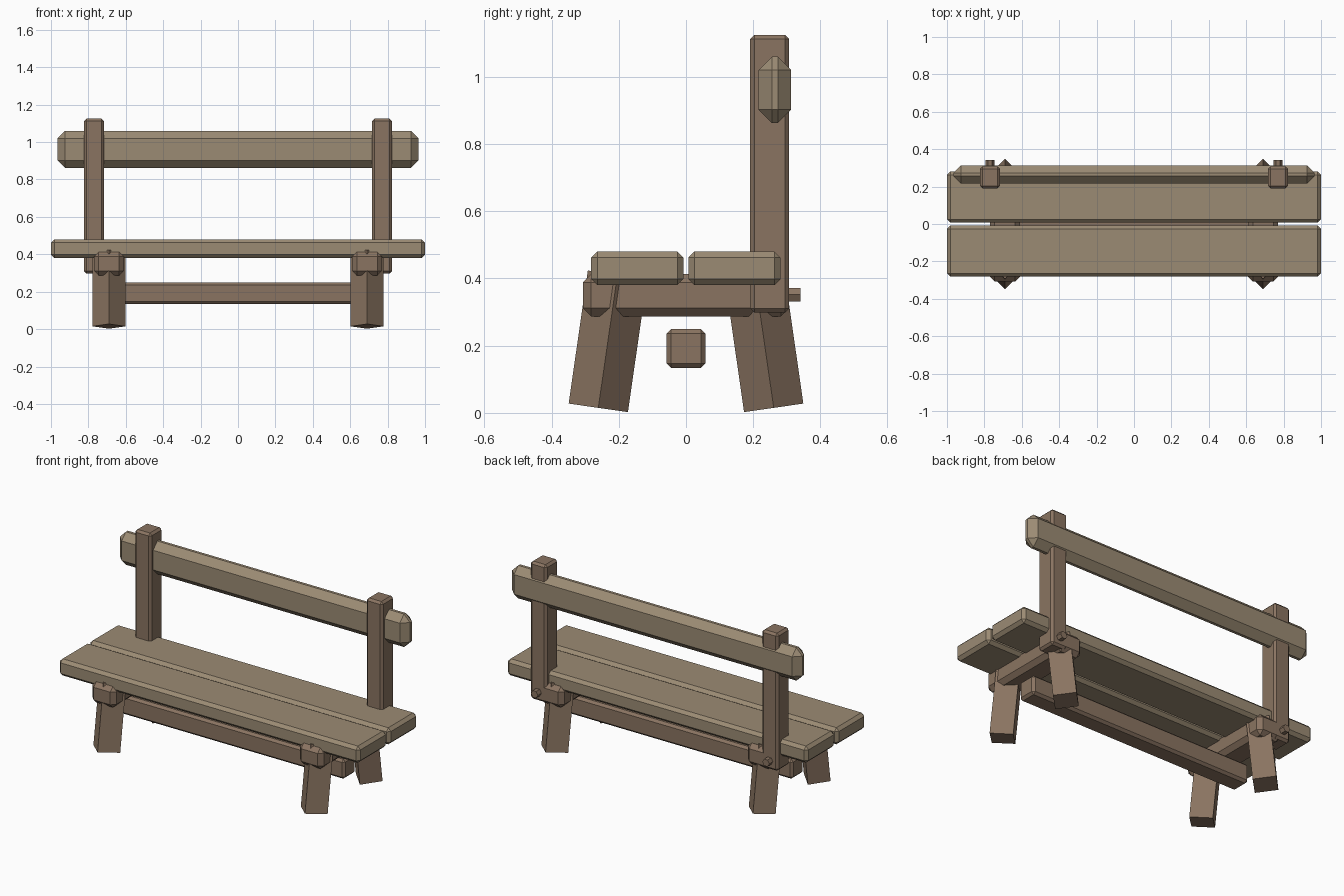
import bpy, bmesh, math
from mathutils import Matrix

if "Cube" in bpy.data.objects:
    bpy.data.objects.remove(bpy.data.objects["Cube"])


def material(name, color):
    m = bpy.data.materials.new(name)
    m.diffuse_color = color
    m.use_nodes = True
    m.node_tree.nodes["Principled BSDF"].inputs["Base Color"].default_value = m.diffuse_color
    return m


light_wood = material("light_wood", (0.33, 0.26, 0.175, 1))
dark_wood = material("dark_wood", (0.255, 0.175, 0.12, 1))


def finish(name, bm, mat):
    me = bpy.data.meshes.new(name)
    bm.to_mesh(me)
    bm.free()
    me.materials.append(mat)
    ob = bpy.data.objects.new(name, me)
    bpy.context.collection.objects.link(ob)
    return ob


def beam(name, lo, hi, bevel, mat):
    """Box between two corners with chamfered edges."""
    size = [b - a for a, b in zip(lo, hi)]
    mid = [(a + b) / 2 for a, b in zip(lo, hi)]
    bm = bmesh.new()
    bmesh.ops.create_cube(bm, size=1, matrix=Matrix.Translation(mid) @ Matrix.Diagonal((*size, 1)))
    bmesh.ops.bevel(bm, geom=bm.edges[:], offset=bevel, segments=1, affect='EDGES')
    return finish(name, bm, mat)


# Seat planks and back rail
beam("seat_plank_front", (-1, -0.282, 0.38), (1, -0.008, 0.48), 0.018, light_wood)
beam("seat_plank_back", (-1, 0.007, 0.38), (1, 0.281, 0.48), 0.018, light_wood)
beam("back_rail", (-0.965, 0.216, 0.862), (0.965, 0.313, 1.06), 0.04, light_wood)

# Long stretcher between the leg pairs
beam("stretcher", (-0.745, -0.058, 0.133), (0.745, 0.058, 0.25), 0.014, dark_wood)

for side, s in (("left", -1), ("right", 1)):
    # Cross beam under the seat and backrest upright
    cx, ux = 0.69 * s, 0.77 * s
    beam(f"cross_beam_{side}", (cx - 0.08, -0.307, 0.287), (cx + 0.08, 0.307, 0.413), 0.025, dark_wood)
    beam(f"upright_{side}", (ux - 0.054, 0.191, 0.298), (ux + 0.054, 0.307, 1.125), 0.013, dark_wood)

    # Hexagonal peg through the upright
    bm = bmesh.new()
    bmesh.ops.create_cone(bm, cap_ends=True, segments=6, radius1=0.023, radius2=0.023, depth=0.14,
                          matrix=Matrix.Translation((ux, 0.271, 0.352)) @ Matrix.Rotation(math.pi / 2, 4, 'X')
                          @ Matrix.Rotation(math.pi / 2, 4, 'Z'))
    finish(f"peg_{side}", bm, dark_wood)

    # Splayed legs, square section turned corner-out
    for end, e in (("front", -1), ("back", 1)):
        bm = bmesh.new()
        bmesh.ops.create_cube(bm, size=1, matrix=Matrix.Translation((cx, 0.261 * e, 0.015))
                              @ Matrix.Rotation(math.radians(8.2) * e, 4, 'X')
                              @ Matrix.Rotation(math.pi / 4, 4, 'Z')
                              @ Matrix.Diagonal((0.126, 0.126, 0.4, 1))
                              @ Matrix.Translation((0, 0, 0.5)))
        finish(f"leg_{end}_{side}", bm, dark_wood)
